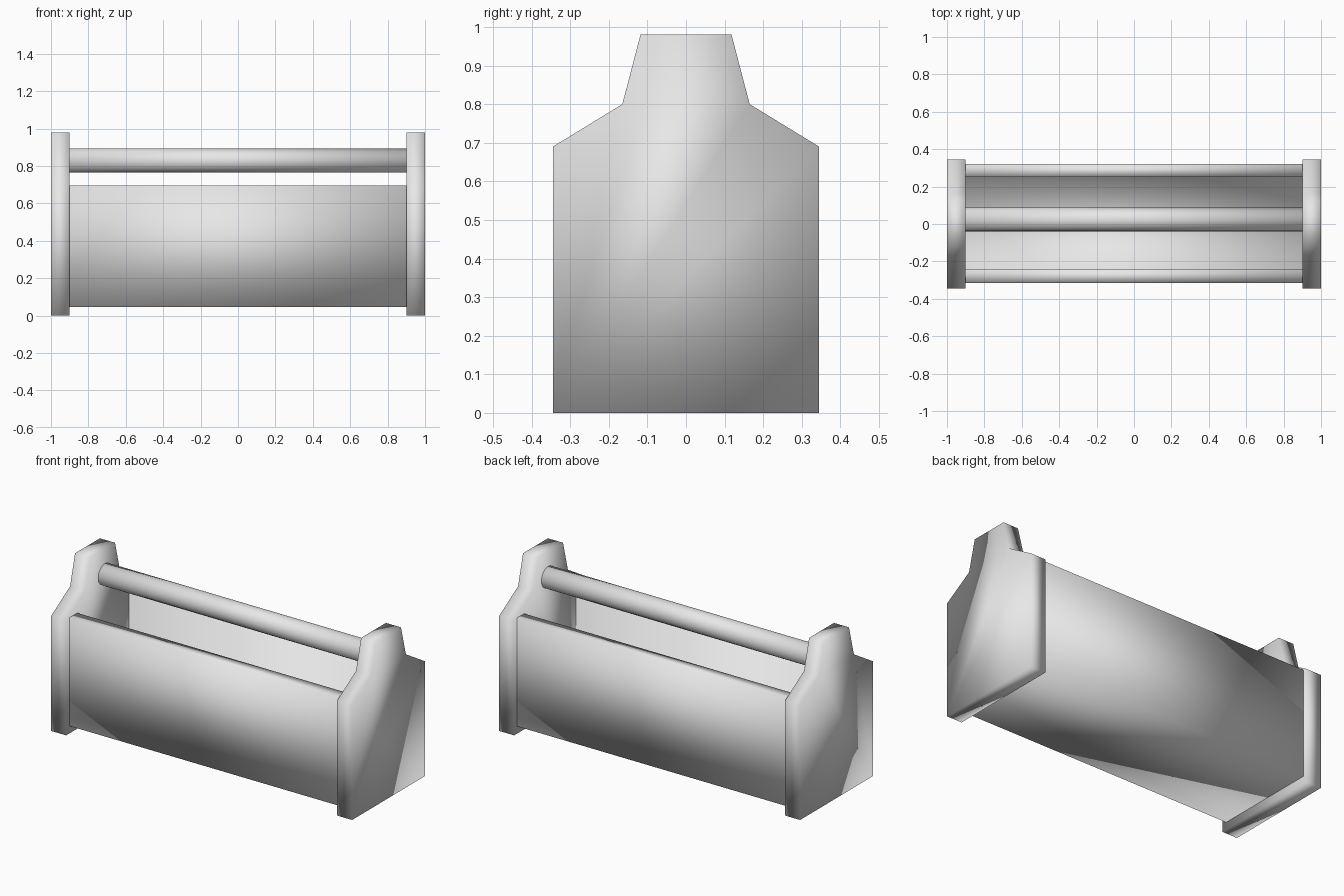
import bpy
import bmesh
from math import pi
from mathutils import Matrix, Vector

cube = bpy.data.objects.get("Cube")
if cube:
    bpy.data.objects.remove(cube, do_unlink=True)

grey = bpy.data.materials.new("light_grey")
grey.use_nodes = True
GREY = (0.8, 0.8, 0.8, 1)
grey.diffuse_color = GREY
grey.node_tree.nodes["Principled BSDF"].inputs["Base Color"].default_value = GREY


def finish(name, bm):
    """Turn a bmesh into a smooth grey object."""
    bmesh.ops.recalc_face_normals(bm, faces=bm.faces)
    for face in bm.faces:
        face.smooth = True
    mesh = bpy.data.meshes.new(name)
    bm.to_mesh(mesh)
    bm.free()
    mesh.materials.append(grey)
    obj = bpy.data.objects.new(name, mesh)
    bpy.context.collection.objects.link(obj)
    return obj


def extrude_profile(name, profile, x0, x1):
    """Extrude a (y, z) outline along x."""
    bm = bmesh.new()
    face = bm.faces.new([bm.verts.new((x0, y, z)) for y, z in profile])
    moved = bmesh.ops.extrude_face_region(bm, geom=[face], use_keep_orig=True)
    verts = [g for g in moved["geom"] if isinstance(g, bmesh.types.BMVert)]
    bmesh.ops.translate(bm, verts=verts, vec=Vector((x1 - x0, 0, 0)))
    return finish(name, bm)


# End boards with stepped shoulders
half = [(0.345, 0), (0.345, 0.69), (0.165, 0.8), (0.118, 0.98)]
board = half + [(-y, z) for y, z in reversed(half)]
extrude_profile("right_end_board", board, -1, -0.9)
extrude_profile("left_end_board", board, 0.9, 1)

# Open trough: front wall, floor and back wall in one channel
trough = [(-0.315, 0.695), (-0.315, 0.045), (0.32, 0.045), (0.32, 0.695),
          (0.25, 0.695), (0.25, 0.11), (-0.24, 0.11), (-0.24, 0.695)]
extrude_profile("trough", trough, -0.91, 0.91)

# Round carrying handle
bm = bmesh.new()
place = Matrix.Translation((0, 0.023, 0.828)) @ Matrix.Rotation(pi / 2, 4, "Y")
bmesh.ops.create_cone(bm, cap_ends=True, segments=16, radius1=0.064,
                      radius2=0.064, depth=1.84, matrix=place)
finish("handle", bm)
